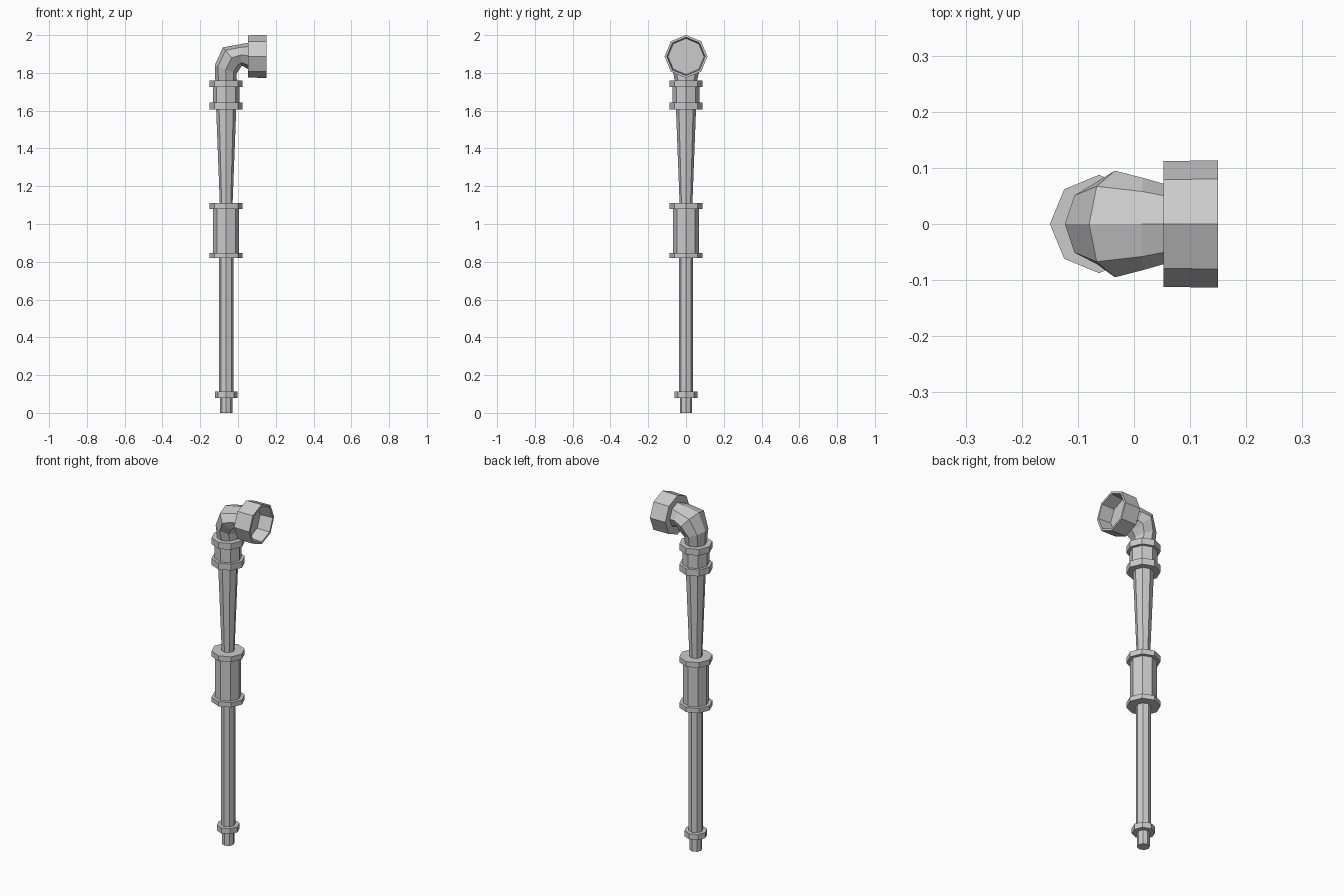
import bpy
import bmesh
from math import cos, sin, pi

if "Cube" in bpy.data.objects:
    bpy.data.objects.remove(bpy.data.objects["Cube"])

SIDES = 8
AXIS_X = -0.0625


def loft(name, rings):
    """Skin a list of 8-point rings into a flat-shaded closed solid."""
    bm = bmesh.new()
    loops = [[bm.verts.new(p) for p in ring] for ring in rings]
    for a, b in zip(loops, loops[1:]):
        for i in range(SIDES):
            j = (i + 1) % SIDES
            bm.faces.new((a[i], a[j], b[j], b[i]))
    bm.faces.new(loops[0][::-1])
    bm.faces.new(loops[-1])
    bmesh.ops.recalc_face_normals(bm, faces=bm.faces)
    mesh = bpy.data.meshes.new(name)
    bm.to_mesh(mesh)
    bm.free()
    obj = bpy.data.objects.new(name, mesh)
    bpy.context.collection.objects.link(obj)
    return obj


def ring(outer, inner, ry):
    """Octagon in a plane through two (x, z) points, with half-width ry in y."""
    cx, cz = (outer[0] + inner[0]) / 2, (outer[1] + inner[1]) / 2
    ux, uz = outer[0] - cx, outer[1] - cz
    pts = []
    for i in range(SIDES):
        c, s = cos(2 * pi * i / SIDES), sin(2 * pi * i / SIDES)
        pts.append((cx + ux * c, ry * s, cz + uz * c))
    return pts


def upright(name, z0, z1, r0, r1=None):
    r1 = r0 if r1 is None else r1
    return loft(name, [ring((AXIS_X - r, z), (AXIS_X + r, z), r)
                       for z, r in ((z0, r0), (z1, r1))])


# Stem: tip, lower pipe, middle sleeve, flared pipe, upper sleeve
upright("tip", 0.0, 0.08, 0.033)
upright("lower_pipe", 0.11, 0.82, 0.038)
upright("middle_sleeve", 0.845, 1.08, 0.069)
upright("flared_pipe", 1.11, 1.605, 0.034, 0.053)
upright("upper_sleeve", 1.64, 1.725, 0.071)

# Collars
for i, (z0, z1, r) in enumerate([(0.08, 0.112, 0.06), (0.82, 0.847, 0.0875),
                                 (1.08, 1.11, 0.0875), (1.605, 1.642, 0.0875),
                                 (1.724, 1.76, 0.0875)]):
    upright(f"collar_{i + 1}", z0, z1, r)

# Elbow bending toward +x
loft("elbow", [ring(*r) for r in [
    ((-0.12, 1.755), (-0.006, 1.755), 0.058),
    ((-0.123, 1.84), (-0.008, 1.795), 0.072),
    ((-0.08, 1.935), (0.012, 1.825), 0.095),
    ((0.013, 1.952), (0.02, 1.838), 0.082),
    ((0.055, 1.960), (0.055, 1.820), 0.071)]])

# Hollow end cup
cz = 1.887
loft("end_cup", [ring((x, cz + r), (x, cz - r), r) for x, r in [
    (0.053, 0.112), (0.15, 0.1135), (0.15, 0.101), (0.075, 0.095)]])
